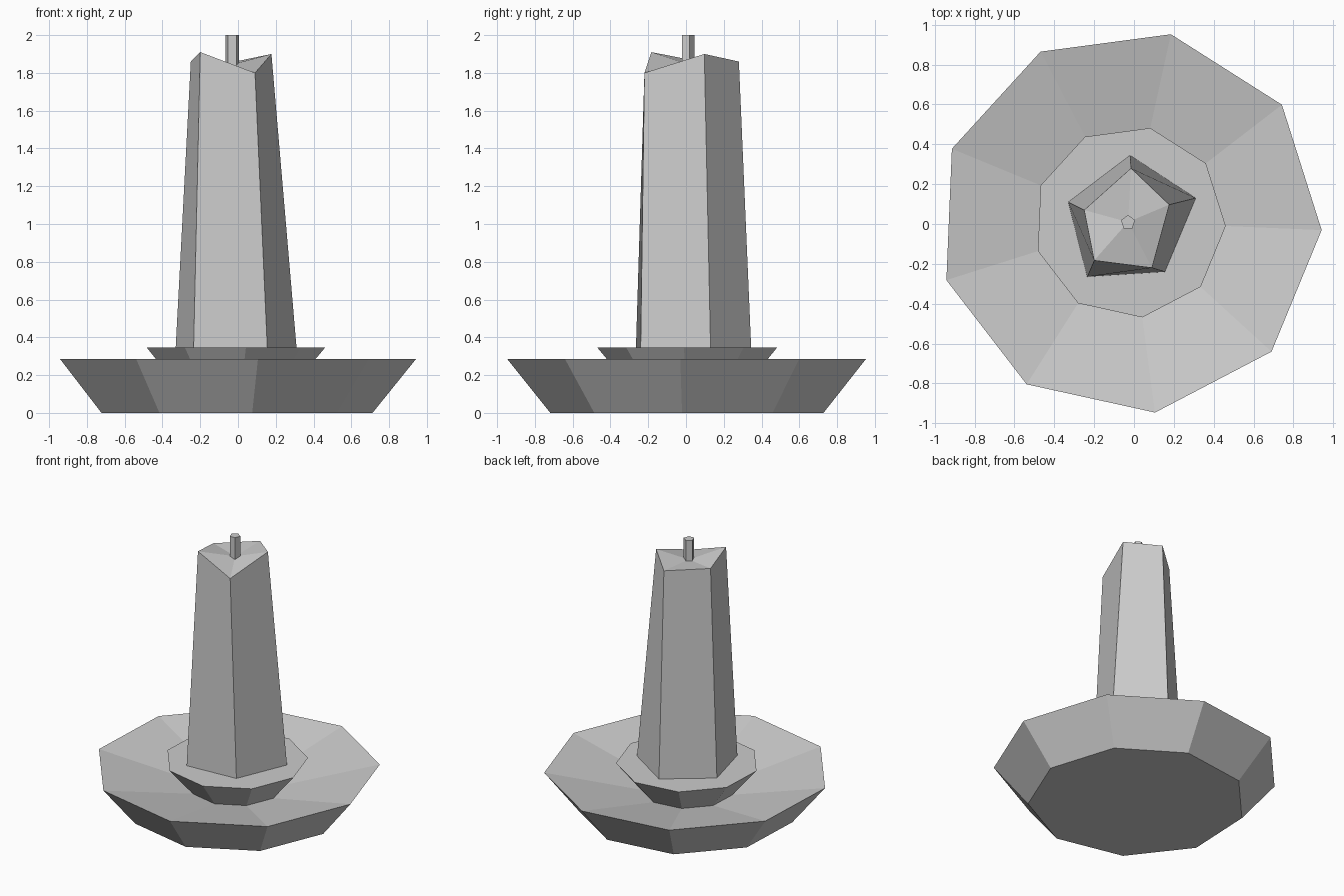
import bpy
from math import radians, sin, cos, tau

if "Cube" in bpy.data.objects:
    bpy.data.objects.remove(bpy.data.objects["Cube"])


def make(name, verts, faces):
    mesh = bpy.data.meshes.new(name)
    mesh.from_pydata(verts, [], faces)
    mesh.update()
    ob = bpy.data.objects.new(name, mesh)
    bpy.context.collection.objects.link(ob)
    return ob


def bridge(n, rings):
    """Quads joining consecutive counter-clockwise rings of n vertices."""
    return [(r * n + i, r * n + (i + 1) % n, (r + 1) * n + (i + 1) % n, (r + 1) * n + i)
            for r in range(rings - 1) for i in range(n)]


def lathe(name, profile, n, centre, start):
    """Capped faceted solid from (radius, z) rings."""
    verts = [(centre[0] + r * cos(start + tau * i / n),
              centre[1] + r * sin(start + tau * i / n), z)
             for r, z in profile for i in range(n)]
    faces = bridge(n, len(profile))
    faces.append(tuple(reversed(range(n))))
    faces.append(tuple(range(n * (len(profile) - 1), n * len(profile))))
    return make(name, verts, faces)


# Dish: flat foot, flared rim, sloping inside, raised flared candle seat
lathe("candle_dish",
      [(0.735, 0), (0.965, 0.285), (0.315, 0.145), (0.483, 0.345)],
      9, (-0.022, 0.01), radians(-2.4))

# Candle: irregular five-sided column with an uneven, sunken top
low = [(0.31, 0.13), (-0.02, 0.345), (-0.33, 0.11), (-0.235, -0.265), (0.155, -0.24)]
high = [(0.177, 0.097, 1.90), (-0.015, 0.28, 1.86), (-0.25, 0.07, 1.86),
        (-0.20, -0.183, 1.91), (0.09, -0.22, 1.80)]
verts = [(x, y, 0.345) for x, y in low] + high + [(-0.03, 0.01, 1.845)]
faces = bridge(5, 2) + [(4, 3, 2, 1, 0)]
faces += [(5 + i, 5 + (i + 1) % 5, 10) for i in range(5)]
make("candle", verts, faces)

# Wick
lathe("wick", [(0.037, 1.83), (0.037, 2.0)], 5, (-0.03, 0.008), radians(90))
